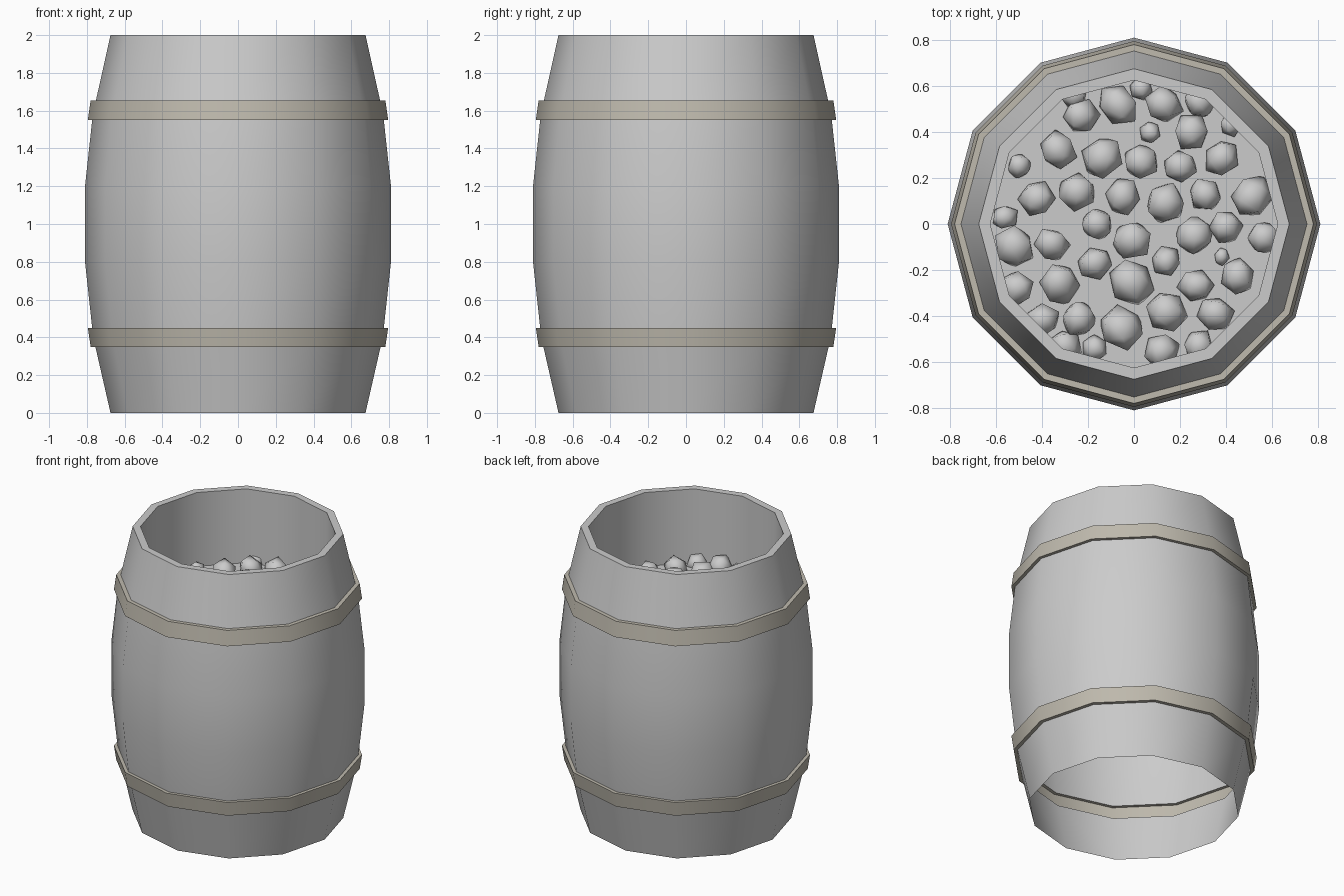
import bpy, bmesh, math, random
from mathutils import Matrix, Vector, Euler

if "Cube" in bpy.data.objects:
    bpy.data.objects.remove(bpy.data.objects["Cube"])

random.seed(7)
SIDES = 12

hoop_mat = bpy.data.materials.new("hoop_metal")
hoop_mat.diffuse_color = (0.52, 0.49, 0.42, 1)
hoop_mat.use_nodes = True
hoop_mat.node_tree.nodes["Principled BSDF"].inputs["Base Color"].default_value = hoop_mat.diffuse_color


def finish(bm, name, angle, mat=None):
    me = bpy.data.meshes.new(name)
    bm.to_mesh(me)
    bm.free()
    for p in me.polygons:
        p.use_smooth = True
    me.set_sharp_from_angle(angle=math.radians(angle))
    if mat:
        me.materials.append(mat)
    ob = bpy.data.objects.new(name, me)
    bpy.context.collection.objects.link(ob)
    return ob


def lathe(name, profile, mat=None, cap_end=False):
    """Revolve an (r, z) profile, listed upwards along the outside, about z."""
    bm = bmesh.new()
    rings = []
    for r, z in profile:
        rings.append([bm.verts.new((r * math.cos(a), r * math.sin(a), z))
                      for a in (2 * math.pi * i / SIDES for i in range(SIDES))])
    for lo, hi in zip(rings, rings[1:]):
        for i in range(SIDES):
            j = (i + 1) % SIDES
            bm.faces.new((lo[i], lo[j], hi[j], hi[i]))
    if cap_end:
        bm.faces.new(rings[-1])
    return finish(bm, name, 40, mat)


# Barrel wall: one open-bottomed shell, interrupted by the hollow hoops
lathe("staves_lower", [(0.675, 0), (0.755, 0.35)])
lathe("staves_middle", [(0.772, 0.45), (0.81, 0.8), (0.81, 1.2), (0.772, 1.55)])
# Upper wall with rim, inner wall and the bed the lumps lie on
lathe("staves_upper_and_bed",
      [(0.752, 1.655), (0.675, 2), (0.625, 2), (0.625, 1.48)], cap_end=True)

# Hoops
lathe("hoop_lower", [(0.755, 0.35), (0.78, 0.35), (0.795, 0.45), (0.772, 0.45)], hoop_mat)
lathe("hoop_upper", [(0.772, 1.55), (0.795, 1.55), (0.78, 1.655), (0.752, 1.655)], hoop_mat)

# Rough lumps filling the barrel: x, y, radius
lumps = [
    (-.23, .47, .08), (-.07, .52, .09), (.03, .59, .05), (.13, .52, .08), (.29, .53, .07),
    (.42, .43, .05), (.25, .40, .08), (.07, .40, .05), (-.33, .32, .085), (-.14, .29, .09),
    (.03, .27, .075), (.20, .25, .075), (.38, .29, .075), (-.50, .25, .055), (-.42, .11, .08),
    (-.25, .14, .085), (-.05, .12, .075), (.14, .09, .09), (.31, .13, .075), (.51, .12, .09),
    (-.56, .03, .055), (-.16, 0, .075), (-.01, -.07, .09), (.26, -.05, .085), (.40, -.01, .075),
    (.56, -.06, .075), (-.52, -.10, .085), (-.36, -.09, .075), (-.17, -.17, .075),
    (.14, -.16, .07), (.38, -.14, .035), (-.51, -.28, .08), (-.32, -.26, .09),
    (-.01, -.25, .095), (.27, -.27, .075), (.45, -.23, .08), (-.40, -.42, .075),
    (-.24, -.41, .08), (-.05, -.45, .09), (.14, -.38, .095), (.35, -.39, .075),
    (-.30, -.53, .07), (-.17, -.54, .06), (.12, -.55, .08), (.28, -.53, .07), (-.26, .56, .06),
]
bm = bmesh.new()
for x, y, r in lumps:
    rot = Euler([random.uniform(0, 6.28) for _ in range(3)]).to_matrix().to_4x4()
    size = Matrix.Diagonal((r * random.uniform(.95, 1.2), r * random.uniform(.95, 1.2), r, 1))
    place = Matrix.Translation((x, y, 1.48 + r * 0.15))
    new = bmesh.ops.create_icosphere(bm, subdivisions=1, radius=1)["verts"]
    for v in new:
        v.co = place @ rot @ size @ (v.co * random.uniform(.92, 1.1))
finish(bm, "lumps", 180)
